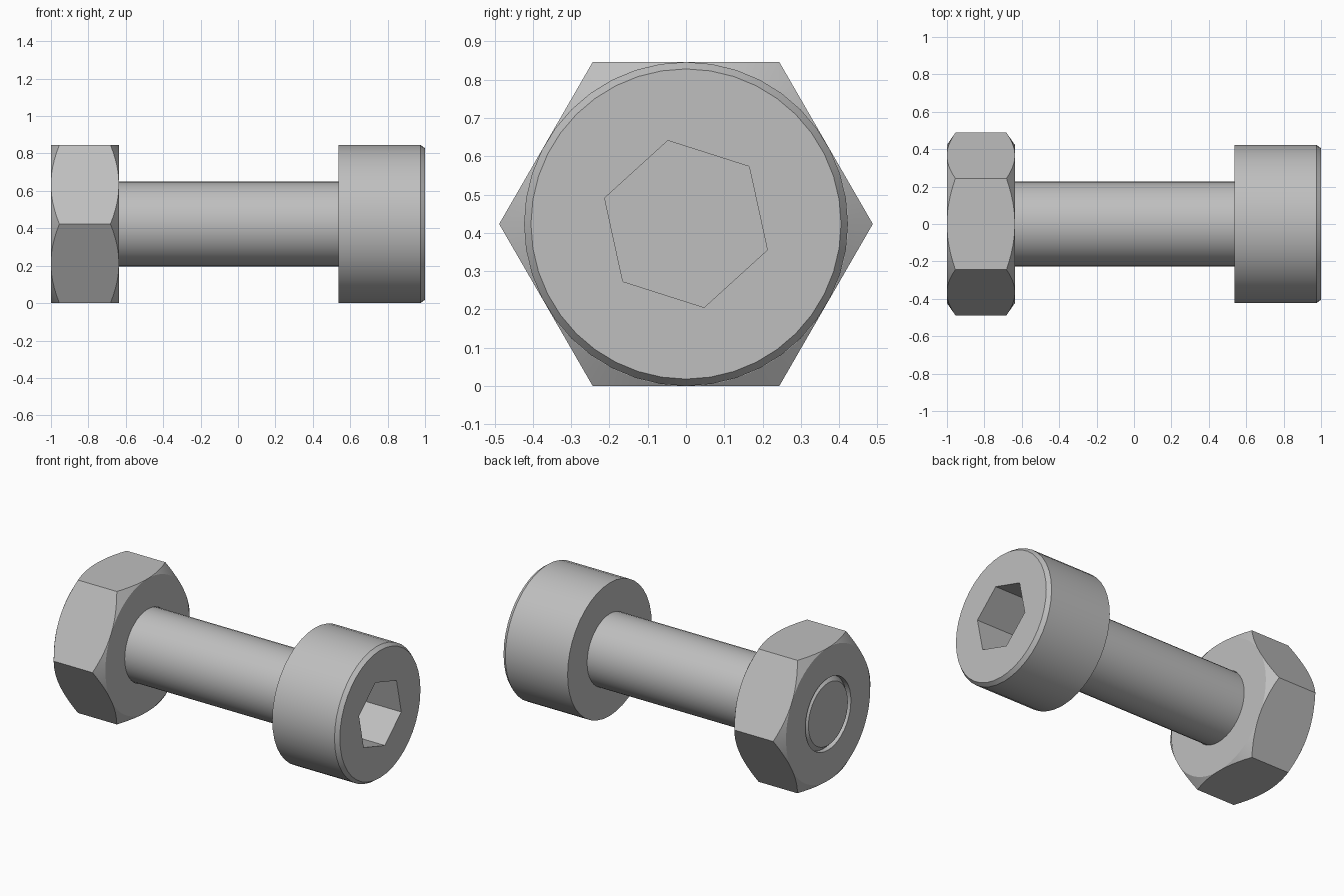
import bpy, bmesh, math

cube = bpy.data.objects.get("Cube")
if cube:
    bpy.data.objects.remove(cube, do_unlink=True)

AXIS_Z = 0.423
SEGMENTS = 40

steel = bpy.data.materials.new("grey steel")
steel.use_nodes = True
steel.diffuse_color = (0.52, 0.52, 0.52, 1)
steel.node_tree.nodes["Principled BSDF"].inputs["Base Color"].default_value = (0.52, 0.52, 0.52, 1)


def turned(name, profile, sides=SEGMENTS, start=0.0, closed=False):
    """Revolve (x, radius) points about the long axis; open profiles get end caps."""
    bm = bmesh.new()
    rings = []
    for x, r in profile:
        angles = [start + math.tau * i / sides for i in range(sides)]
        rings.append([bm.verts.new((x, r * math.cos(a), AXIS_Z + r * math.sin(a))) for a in angles])
    pairs = list(zip(rings, rings[1:]))
    if closed:
        pairs.append((rings[-1], rings[0]))
    else:
        bm.faces.new(rings[0])
        bm.faces.new(rings[-1])
    for a, b in pairs:
        for i in range(sides):
            j = (i + 1) % sides
            bm.faces.new((a[i], a[j], b[j], b[i]))
    bmesh.ops.recalc_face_normals(bm, faces=bm.faces)
    mesh = bpy.data.meshes.new(name)
    bm.to_mesh(mesh)
    bm.free()
    mesh.materials.append(steel)
    obj = bpy.data.objects.new(name, mesh)
    bpy.context.collection.objects.link(obj)
    return obj


def activate(obj):
    bpy.ops.object.select_all(action="DESELECT")
    obj.select_set(True)
    bpy.context.view_layer.objects.active = obj


def combine(obj, tool, operation):
    """Apply a boolean and discard the tool."""
    mod = obj.modifiers.new("cut", "BOOLEAN")
    mod.operation = operation
    mod.solver = "EXACT"
    mod.object = tool
    activate(obj)
    bpy.ops.object.modifier_apply(modifier=mod.name)
    bpy.data.objects.remove(tool, do_unlink=True)


# Bolt: chamfered tip, shank and cylindrical head in one turned piece
bolt = turned("socket_head_bolt", [
    (-1.0, 0.198), (-0.97, 0.227), (0.537, 0.227),
    (0.537, 0.423), (0.975, 0.423), (1.0, 0.405)])

# Hexagonal key socket in the head, slightly rotated
socket = turned("socket_cutter", [(0.73, 0.223), (1.1, 0.223)], 6, math.radians(42.3))
combine(bolt, socket, "DIFFERENCE")

# Hex nut: prism trimmed by a double cone, leaving arched corners
nut = turned("hex_nut", [(-1.0, 0.488), (-0.637, 0.488)], 6)
trim = turned("nut_trim", [
    (-1.0, 0.423), (-0.94, 0.51), (-0.697, 0.51), (-0.637, 0.423)], 72)
combine(nut, trim, "INTERSECT")
bore = turned("bore_cutter", [(-1.1, 0.229), (-0.5, 0.229)])
combine(nut, bore, "DIFFERENCE")

for part in (bolt, nut):
    activate(part)
    bpy.ops.object.shade_smooth_by_angle(angle=math.radians(25))
